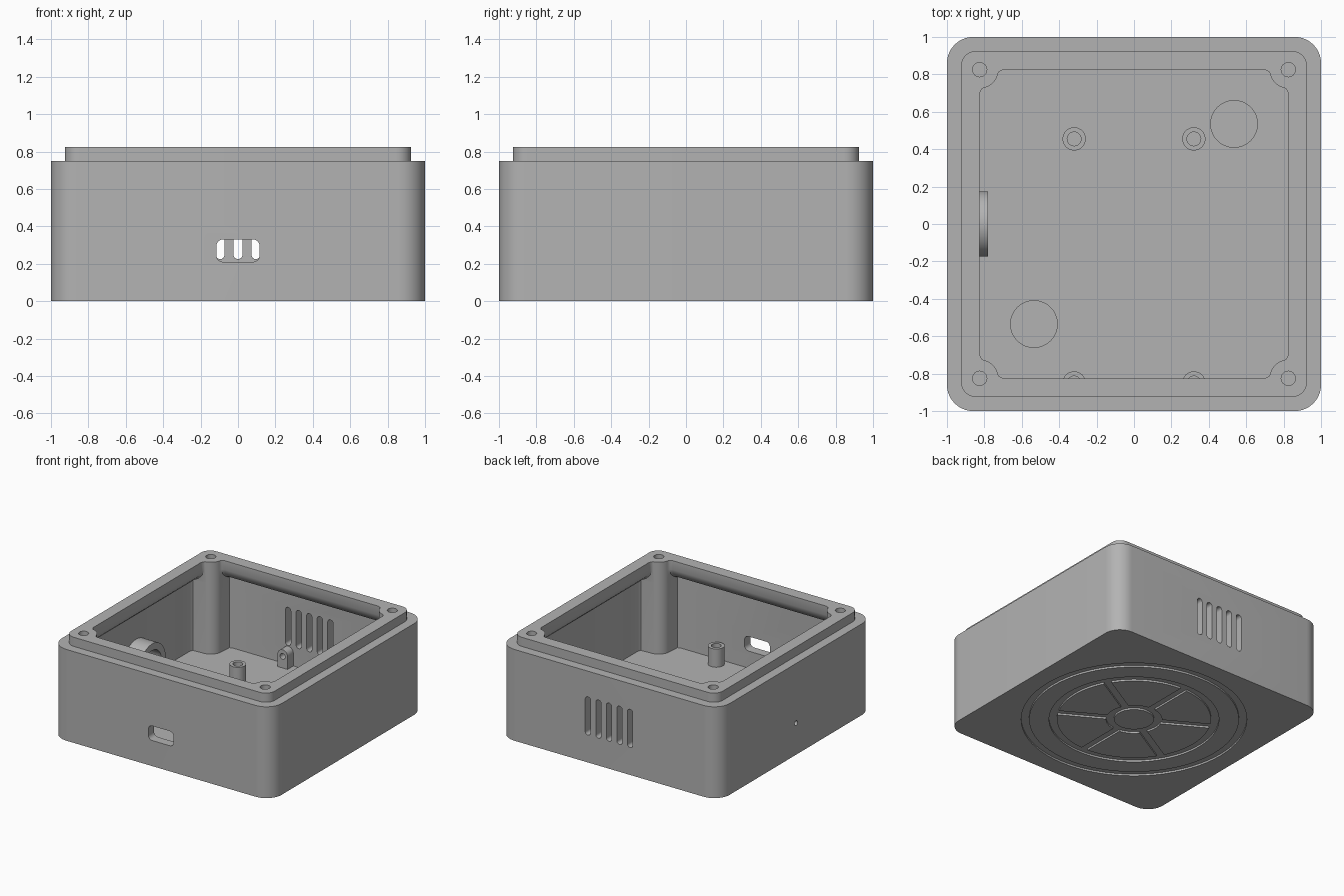
import bpy, bmesh
from math import sin, cos, pi, radians
from mathutils import Matrix, Vector

if "Cube" in bpy.data.objects:
    bpy.data.objects.remove(bpy.data.objects["Cube"])

grey = bpy.data.materials.new("plastic grey")
grey.use_nodes = True
COLOUR = (0.45, 0.45, 0.45, 1)
grey.diffuse_color = COLOUR
grey.node_tree.nodes["Principled BSDF"].inputs["Base Color"].default_value = COLOUR

WALL, RIM, FLOOR, STEP, TOP = 0.925, 0.825, 0.07, 0.75, 0.825
FACE_Y = Matrix.Rotation(pi / 2, 4, 'X')    # profile (x, y) -> (x, z), extruded to -y
FACE_X = Matrix.Rotation(pi / 2, 4, 'Z') @ FACE_Y    # extruded to +x


def loft(name, layers, matrix=Matrix()):
    """Closed solid through (profile, height) layers of equal point count."""
    bm = bmesh.new()
    rings = [[bm.verts.new(matrix @ Vector((x, y, z))) for x, y in prof] for prof, z in layers]
    for a, b in zip(rings, rings[1:]):
        for i in range(len(a)):
            j = (i + 1) % len(a)
            bm.faces.new((a[i], a[j], b[j], b[i]))
    bm.faces.new(rings[0][::-1])
    bm.faces.new(rings[-1])
    bmesh.ops.recalc_face_normals(bm, faces=bm.faces)
    mesh = bpy.data.meshes.new(name)
    bm.to_mesh(mesh)
    bm.free()
    mesh.materials.append(grey)
    obj = bpy.data.objects.new(name, mesh)
    bpy.context.collection.objects.link(obj)
    return obj


def prism(name, prof, z0, z1, matrix=Matrix()):
    return loft(name, [(prof, z0), (prof, z1)], matrix)


def cut(target, cutter):
    cutter.hide_render = True
    mod = target.modifiers.new("cut", 'BOOLEAN')
    mod.operation, mod.solver, mod.object = 'DIFFERENCE', 'EXACT', cutter
    bpy.context.view_layer.objects.active = target
    bpy.ops.object.modifier_apply(modifier=mod.name)
    bpy.data.objects.remove(cutter)


def circle(cx, cy, r, n=32):
    return [(cx + r * cos(2 * pi * i / n), cy + r * sin(2 * pi * i / n)) for i in range(n)]


def rounded(hx, hy, r, cx=0, cy=0, n=10):
    pts = []
    for k, (sx, sy) in enumerate(((1, 1), (-1, 1), (-1, -1), (1, -1))):
        for i in range(n + 1):
            a = (k + i / n) * pi / 2
            pts.append((cx + sx * (hx - r) + r * cos(a), cy + sy * (hy - r) + r * sin(a)))
    return pts


def cavity(h, post=0.1, n=10):
    """Square opening whose corners step around the screw posts."""
    corner = [(h, RIM - post - 0.025), (h - 0.01, RIM - post - 0.005)]
    for i in range(n + 1):
        a = radians(260 - 70 * i / n)
        corner.append((RIM + post * cos(a), RIM + post * sin(a)))
    corner += [(y, x) for x, y in corner[1::-1]]
    pts = []
    for k in range(4):
        c, s = round(cos(k * pi / 2)), round(sin(k * pi / 2))
        pts += [(c * x - s * y, s * x + c * y) for x, y in corner]
    return pts


def tube(name, cx, cy, outer, inner, z0, z1, matrix=Matrix()):
    obj = prism(name, circle(cx, cy, outer, 48), z0, z1, matrix)
    cut(obj, prism("bore", circle(cx, cy, inner), z0 + 0.01, z1 + 0.1, matrix))
    return obj


# Case shell with a stepped lip
lip = rounded(WALL, WALL, 0.08)
base = rounded(1, 1, 0.14)
case = loft("case", [(base, 0), (base, STEP), (lip, STEP), (lip, TOP)])

# Hollow, with the rim overhanging the wall on a rounded shoulder
wall, rim = cavity(WALL), cavity(RIM)
cut(case, loft("hollow", [(wall, FLOOR), (wall, 0.65), (cavity(0.875), 0.675),
                          (cavity(0.84), 0.71), (rim, 0.75), (rim, 0.9)]))

# Screw holes and round floor pockets
for sx in (-1, 1):
    for sy in (-1, 1):
        cut(case, prism("screw_hole", circle(sx * RIM, sy * RIM, 0.038), 0.4, 0.9))
    cut(case, prism("pocket", circle(sx * 0.535, sx * 0.535, 0.125, 48), 0.05, 0.1))

# Cable port, back vents and side pinhole
cut(case, prism("port", rounded(0.115, 0.06, 0.035, 0, 0.27, 6), 0.88, 1.1, FACE_Y))
for i in range(-2, 3):
    cut(case, prism("vent", rounded(0.024, 0.157, 0.023, i * 0.096, 0.382, 6), -1.1, -0.88, FACE_Y))
cut(case, prism("pinhole", circle(0, 0.26, 0.02, 16), -1.1, -0.88, FACE_X))

# Engraved wheel on the underside
DEPTH = 0.015
for inner, outer in ((0.15, 0.21), (0.58, 0.64), (0.79, 0.85)):
    ring = prism("groove", circle(0, 0, outer, 72), -0.05, DEPTH)
    cut(ring, prism("core", circle(0, 0, inner, 72), -0.1, 0.1))
    cut(case, ring)
for k in range(6):
    turn = Matrix.Rotation(radians(30 + 60 * k), 4, 'Z')
    spoke = [(0.2, -0.03), (0.59, -0.03), (0.59, 0.03), (0.2, 0.03)]
    cut(case, prism("spoke", spoke, -0.05, DEPTH, turn))

# Board standoffs and rear cable anchors
parts = [case]
for sx, side in ((-1, "right"), (1, "left")):
    for y, end in ((-0.85, "front"), (0.455, "back")):
        parts.append(tube(f"standoff_{end}_{side}", sx * 0.32, y, 0.062, 0.037, FLOOR - 0.01, 0.22))
    x = sx * 0.19
    arch = [(x + 0.045 * cos(pi * i / 12), 0.175 + 0.045 * sin(pi * i / 12)) for i in range(13)]
    arch += [(x - 0.045, FLOOR - 0.01), (x + 0.045, FLOOR - 0.01)]
    anchor = prism(f"anchor_{side}", arch, -0.93, -0.85, FACE_Y)
    cut(anchor, prism("eye", circle(x, 0.165, 0.024), -0.92, -0.8, FACE_Y))
    parts.append(anchor)

# Round collar inside the side wall, open to the pinhole
collar = prism("side_collar", circle(0, 0.26, 0.175, 64), -0.93, -0.78, FACE_X)
cut(collar, prism("collar_bore", circle(0, 0.26, 0.12, 48), -1, -0.7, FACE_X))
parts.append(collar)

# Smooth curved walls, crisp edges
bpy.ops.object.select_all(action='DESELECT')
for obj in parts:
    obj.select_set(True)
bpy.context.view_layer.objects.active = case
bpy.ops.object.shade_smooth_by_angle(angle=radians(35))
